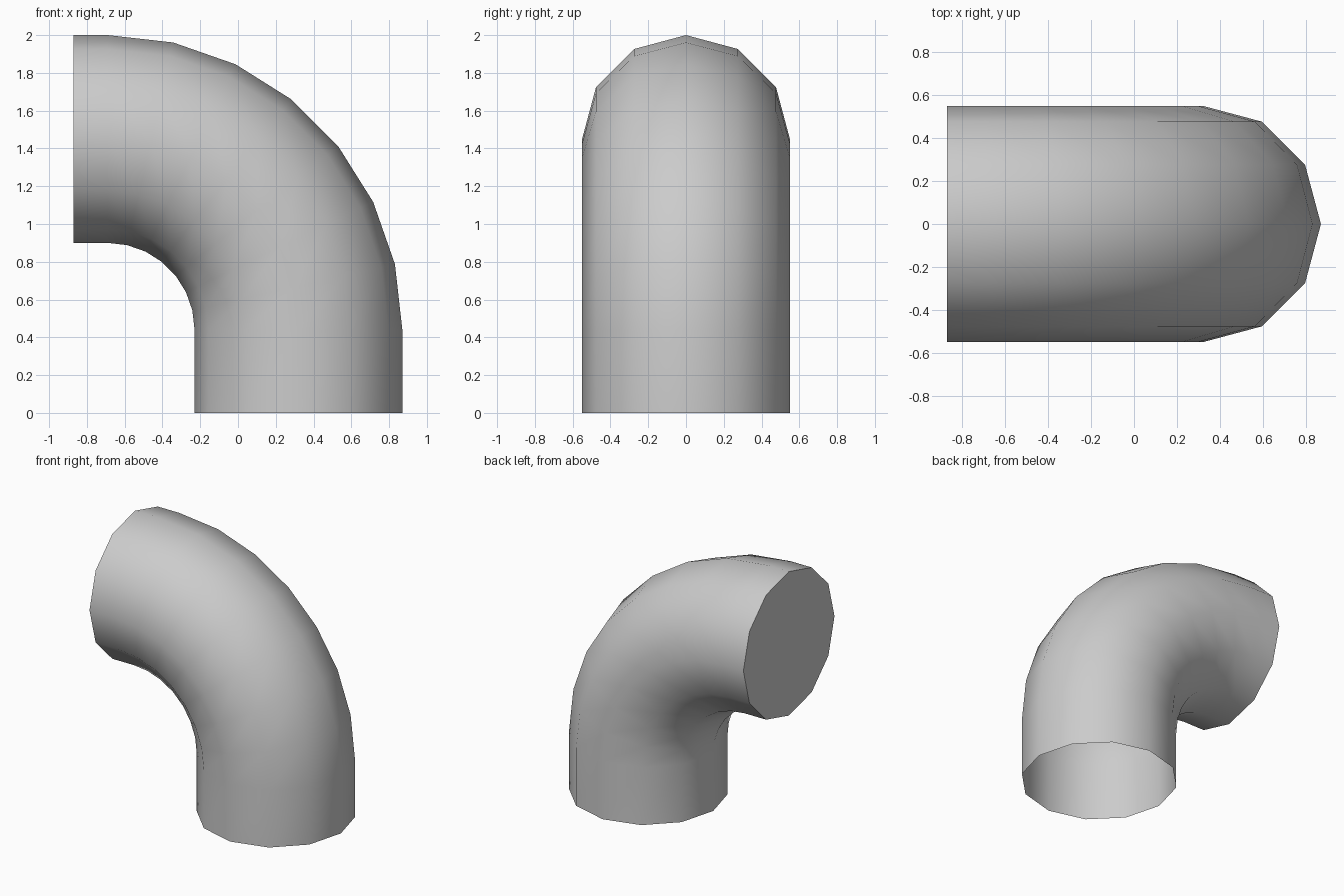
import bpy, bmesh, math

if "Cube" in bpy.data.objects:
    bpy.data.objects.remove(bpy.data.objects["Cube"])

SIDES, RADIUS = 12, 0.55
BEND_X, BEND_Z, BEND_R, STEPS = -0.69, 0.44, 1.01, 7

# Stations along the pipe: centre x, centre z, tilt of the ring
stations = [(BEND_X + BEND_R, 0.0, 0.0)]
for i in range(STEPS + 1):
    a = math.pi / 2 * i / STEPS
    stations.append((BEND_X + BEND_R * math.cos(a), BEND_Z + BEND_R * math.sin(a), a))
stations.append((-0.87, BEND_Z + BEND_R, math.pi / 2))

bm = bmesh.new()


def ring(x, z, a):
    verts = []
    for k in range(SIDES):
        t = 2 * math.pi * k / SIDES
        r = RADIUS * math.cos(t)
        verts.append(bm.verts.new((x + r * math.cos(a), RADIUS * math.sin(t), z + r * math.sin(a))))
    return verts


# Elbow wall, open at the bottom
rings = [ring(*s) for s in stations]
for low, high in zip(rings, rings[1:]):
    for k in range(SIDES):
        n = (k + 1) % SIDES
        bm.faces.new((low[k], low[n], high[n], high[k]))

# Flat cap closing the side end
bm.faces.new(rings[-1])

mesh = bpy.data.meshes.new("pipe_elbow")
bm.to_mesh(mesh)
bm.free()
elbow = bpy.data.objects.new("pipe_elbow", mesh)
bpy.context.collection.objects.link(elbow)

# Smooth wall with a crisp rim
bpy.context.view_layer.objects.active = elbow
elbow.select_set(True)
bpy.ops.object.shade_smooth_by_angle(angle=math.radians(40))
